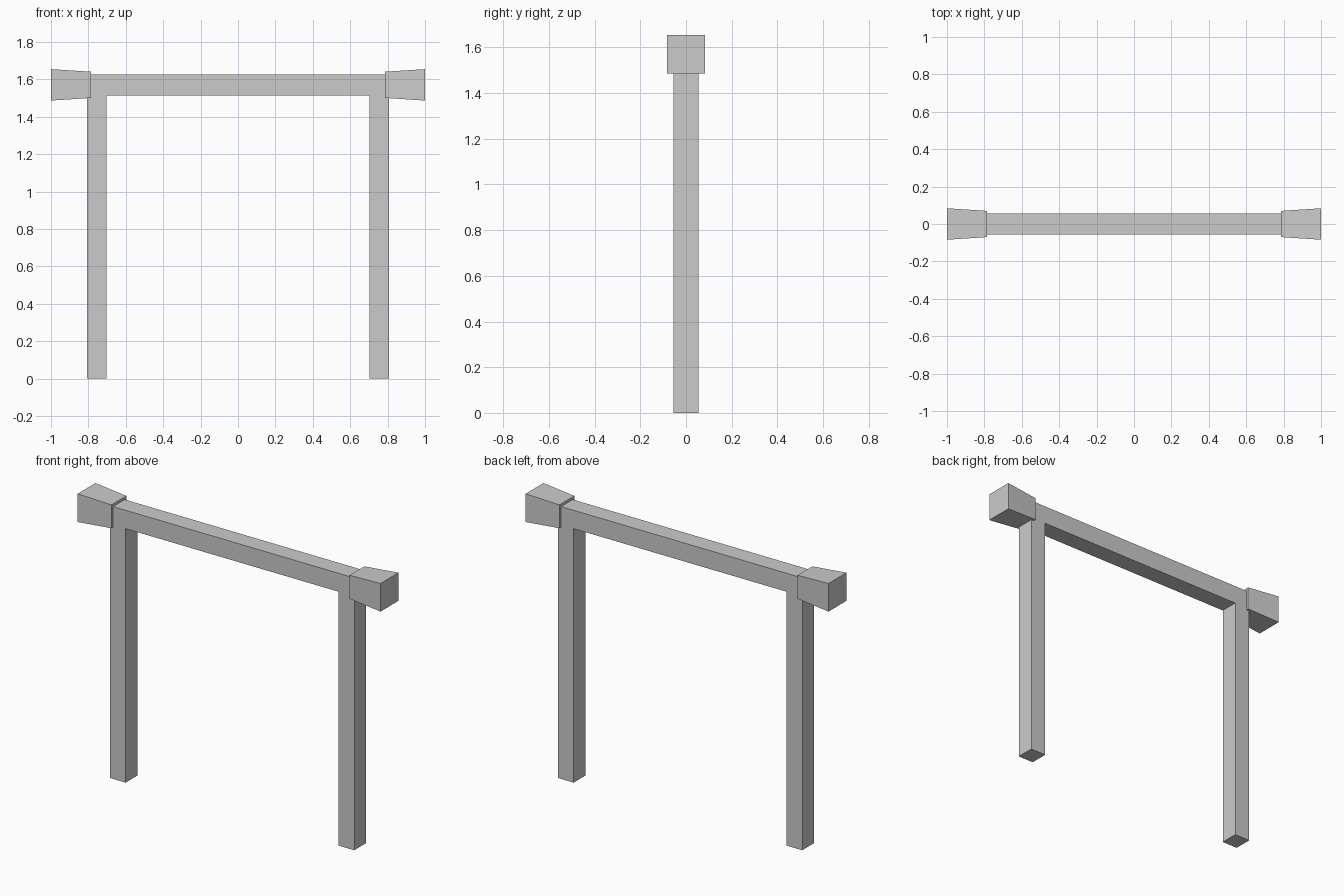
import bpy, bmesh

if "Cube" in bpy.data.objects:
    bpy.data.objects.remove(bpy.data.objects["Cube"])

def make_object(name, bm):
    bmesh.ops.recalc_face_normals(bm, faces=bm.faces)
    mesh = bpy.data.meshes.new(name)
    bm.to_mesh(mesh)
    bm.free()
    obj = bpy.data.objects.new(name, mesh)
    bpy.context.collection.objects.link(obj)
    return obj

# Posts and crossbar: one square-section portal profile extruded in depth
OUT, INN, TOP, UNDER, HALF = 0.806, 0.703, 1.625, 1.515, 0.055
profile = [(-OUT, 0), (-INN, 0), (-INN, UNDER), (INN, UNDER),
           (INN, 0), (OUT, 0), (OUT, TOP), (-OUT, TOP)]
bm = bmesh.new()
face = bm.faces.new([bm.verts.new((x, -HALF, z)) for x, z in profile])
ext = bmesh.ops.extrude_face_region(bm, geom=[face])
moved = [v for v in ext["geom"] if isinstance(v, bmesh.types.BMVert)]
bmesh.ops.translate(bm, verts=moved, vec=(0, 2 * HALF, 0))
make_object("portal_frame", bm)

# Flared blocks on the crossbar ends, wider towards the outside
def end_block(name, side):
    bm = bmesh.new()
    bmesh.ops.create_cube(bm, size=2)
    for v in bm.verts:
        outer = v.co.x > 0
        half = 0.084 if outer else 0.07
        v.co = (side * (1.0 if outer else 0.786), v.co.y * half, 1.571 + v.co.z * half)
    make_object(name, bm)

end_block("left_end_block", -1)
end_block("right_end_block", 1)
